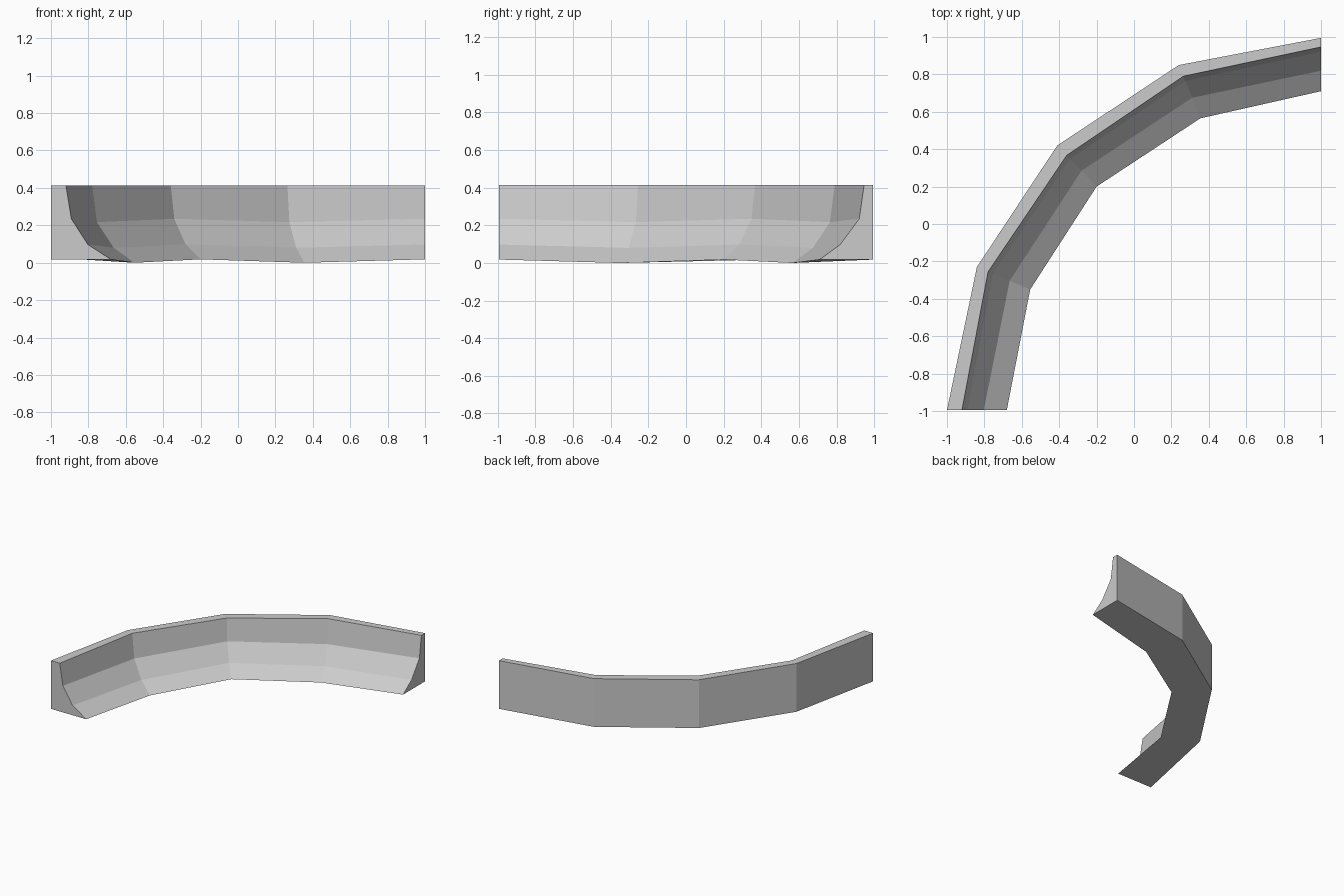
import bpy
import bmesh
from mathutils import Vector

default_cube = bpy.data.objects.get("Cube")
if default_cube:
    bpy.data.objects.remove(default_cube, do_unlink=True)

# Single stone grey material
grey = bpy.data.materials.new("plain grey")
grey.use_nodes = True
colour = (0.6, 0.6, 0.6, 1.0)
grey.diffuse_color = colour
shader = grey.node_tree.nodes["Principled BSDF"]
shader.inputs["Base Color"].default_value = colour
shader.inputs["Roughness"].default_value = 0.8

TOP = 0.415
BASE = 0.02

# Stations along the bend: outer wall, inner toe, ledge fraction, sag of the inner side
stations = [
    ((-1.0, -0.995), (-0.68, -0.995), 0.25, 0.0),
    ((-0.84, -0.23), (-0.555, -0.35), 0.21, 0.018),
    ((-0.41, 0.42), (-0.20, 0.20), 0.24, 0.0),
    ((0.24, 0.85), (0.355, 0.565), 0.21, 0.018),
    ((1.0, 0.995), (1.0, 0.71), 0.17, 0.0),
]


def section(outer, inner, ledge, sag):
    """Closed profile: upright back, narrow ledge and a hollow, flaring front."""
    outer, inner = Vector(outer), Vector(inner)
    profile = [
        (0, BASE),
        (0, TOP),
        (ledge, TOP),
        (ledge + 0.09, 0.237 - sag),
        (0.615, 0.1 - sag),
        (1, BASE - sag),
    ]
    return [outer.lerp(inner, t).to_3d() + Vector((0, 0, z)) for t, z in profile]


# Sweep the profile through the stations and cap both ends
bm = bmesh.new()
rings = [[bm.verts.new(p) for p in section(*s)] for s in stations]
for ring, following in zip(rings, rings[1:]):
    count = len(ring)
    for i in range(count):
        j = (i + 1) % count
        bm.faces.new((ring[i], ring[j], following[j], following[i]))
bm.faces.new(rings[0])
bm.faces.new(rings[-1])
bmesh.ops.recalc_face_normals(bm, faces=bm.faces)

# Rest the lowest point on the ground
lowest = min(v.co.z for v in bm.verts)
bmesh.ops.translate(bm, verts=bm.verts, vec=(0, 0, -lowest))

mesh = bpy.data.meshes.new("curved_bank")
bm.to_mesh(mesh)
bm.free()
mesh.materials.append(grey)
bank = bpy.data.objects.new("curved_bank", mesh)
bpy.context.collection.objects.link(bank)
